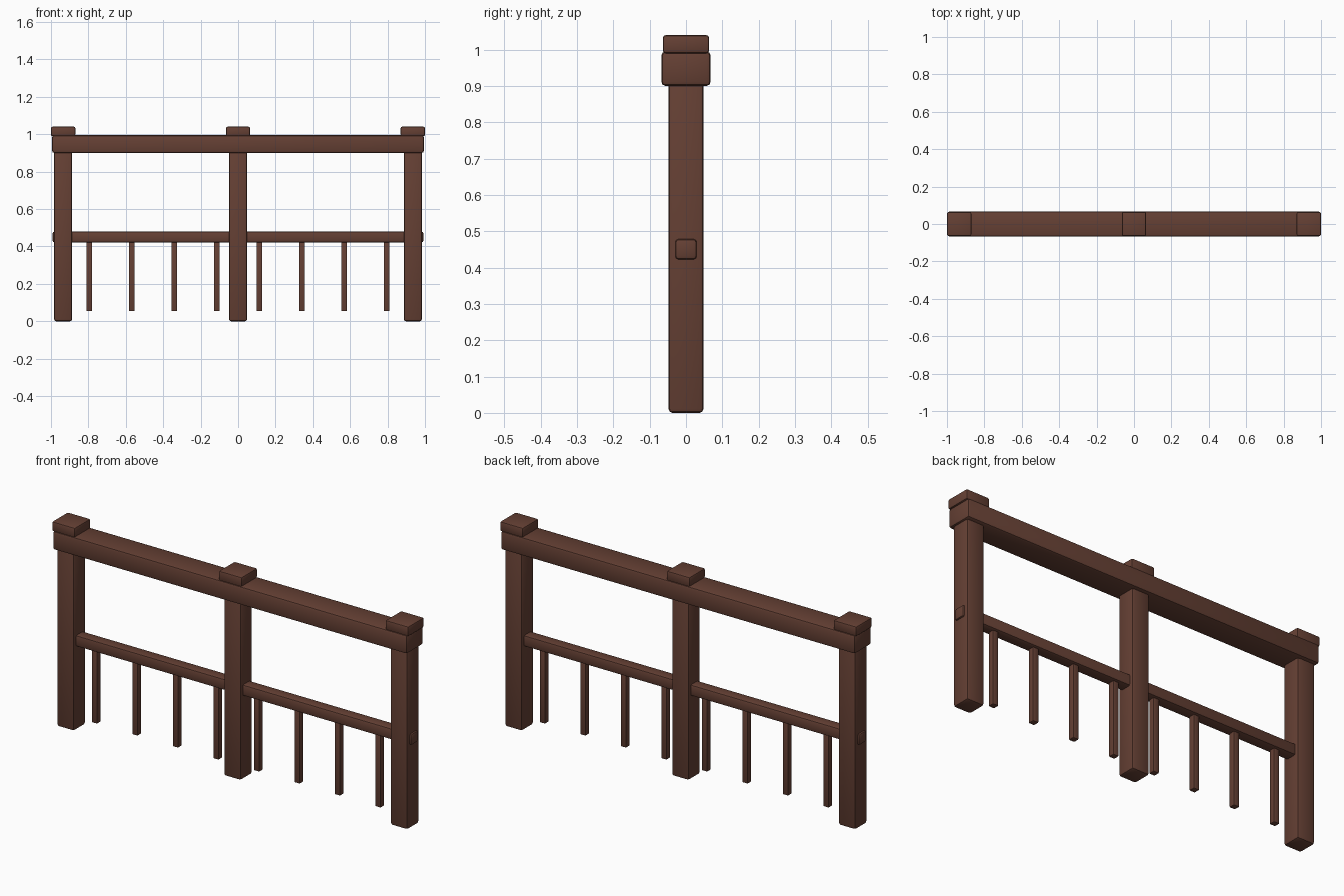
import bpy

cube = bpy.data.objects.get("Cube")
if cube:
    bpy.data.objects.remove(cube, do_unlink=True)

wood = bpy.data.materials.new("dark_brown_wood")
wood.use_nodes = True
colour = (0.13, 0.051, 0.034, 1)
wood.diffuse_color = colour
wood.node_tree.nodes["Principled BSDF"].inputs["Base Color"].default_value = colour


def beam(name, x, half_x, half_y, bottom, top, bevel):
    """Rounded wooden block spanning bottom to top, centred on y = 0."""
    bpy.ops.mesh.primitive_cube_add(size=2, location=(x, 0, (bottom + top) / 2))
    part = bpy.context.object
    part.name = name
    part.scale = (half_x, half_y, (top - bottom) / 2)
    bpy.ops.object.transform_apply(location=False, rotation=False, scale=True)
    part.data.materials.append(wood)
    mod = part.modifiers.new("rounded_edges", 'BEVEL')
    mod.width = bevel
    mod.segments = 2
    bpy.ops.object.modifier_apply(modifier=mod.name)
    bpy.ops.object.shade_smooth_by_angle()
    return part


# Posts with caps above the top rail
for side, x in (("right", -0.935), ("middle", 0), ("left", 0.935)):
    beam(side + "_post", x, 0.048, 0.048, 0, 0.95, 0.011)
    beam(side + "_post_cap", x, 0.065, 0.064, 0.99, 1.04, 0.008)

# Horizontal rails
beam("top_rail", 0, 0.994, 0.068, 0.9, 0.995, 0.012)
beam("lower_rail", 0, 0.992, 0.03, 0.422, 0.479, 0.01)

# Hanging balusters, four in each bay
for side, sign in (("right", -1), ("left", 1)):
    for i in range(4):
        x = sign * (0.114 + 0.227 * i)
        beam(f"{side}_baluster_{i + 1}", x, 0.0155, 0.0155, 0.054, 0.44, 0.004)
